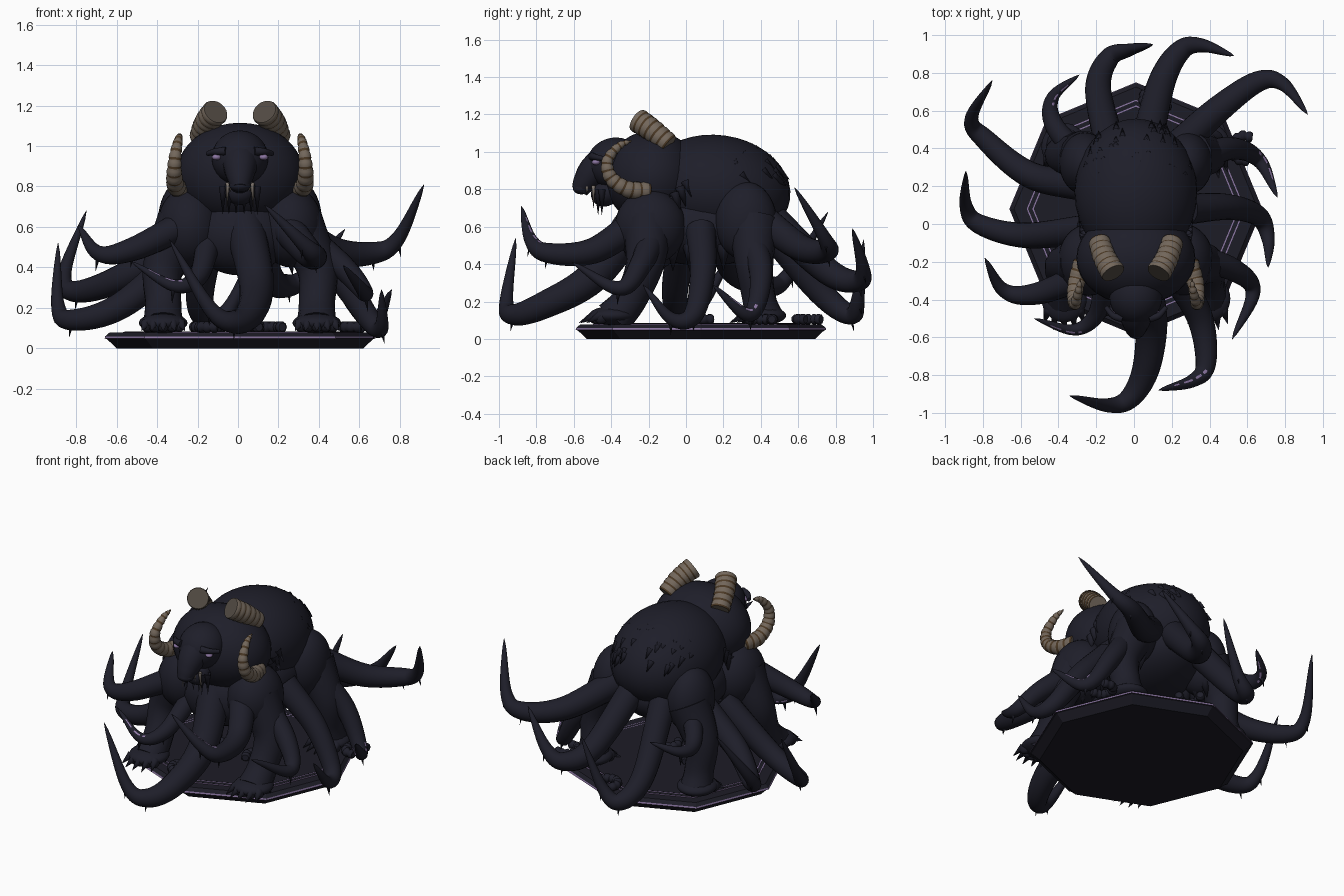
import bpy, bmesh, math, random
from mathutils import Vector, Matrix, Euler

random.seed(4)
cube = bpy.data.objects.get("Cube")
if cube:
    bpy.data.objects.remove(cube)


def material(name, *rgb):
    m = bpy.data.materials.new(name)
    m.use_nodes = True
    m.diffuse_color = (*rgb, 1)
    m.node_tree.nodes["Principled BSDF"].inputs["Base Color"].default_value = (*rgb, 1)
    return m


HIDE = material("dark hide", 0.0130, 0.0130, 0.0225)
STONE = material("dark stone", 0.0120, 0.0115, 0.019)
LILAC = material("lilac", 0.26, 0.18, 0.36)
HORN = material("horn", 0.17, 0.135, 0.105)
GROOVE = material("horn groove", 0.07, 0.04, 0.018)
CORE = material("horn core", 0.085, 0.07, 0.056)
IVORY = material("ivory", 0.27, 0.23, 0.20)
SIDES = ((1, "left"), (-1, "right"))
CX = 0.01


def finish(name, bm, mats, smooth=True):
    bmesh.ops.recalc_face_normals(bm, faces=bm.faces)
    for f in bm.faces:
        f.smooth = smooth and len(f.verts) <= 4
    me = bpy.data.meshes.new(name)
    bm.to_mesh(me)
    bm.free()
    for m in mats:
        me.materials.append(m)
    ob = bpy.data.objects.new(name, me)
    bpy.context.collection.objects.link(ob)


def ball(name, centre, radii, mat=HIDE, tilt=0):
    bm = bmesh.new()
    rot = Euler((math.radians(tilt), 0, 0)).to_matrix().to_4x4()
    mx = Matrix.Translation(centre) @ rot @ Matrix.Diagonal((*radii, 1))
    bmesh.ops.create_uvsphere(bm, u_segments=32, v_segments=20, radius=1, matrix=mx)
    finish(name, bm, [mat])


def spline(pts, steps):
    """Catmull-Rom samples through the points."""
    p = [Vector(q) for q in pts]
    p = [p[0] * 2 - p[1]] + p + [p[-1] * 2 - p[-2]]
    out = []
    for a, b, c, d in zip(p, p[1:], p[2:], p[3:]):
        for k in range(steps):
            t = k / steps
            out.append(b + (c - a) * t / 2 + (a * 2 - b * 5 + c * 4 - d) * t * t / 2
                       + (b * 3 - a - c * 3 + d) * t ** 3 / 2)
    return out + [p[-2]]


def tube(name, pts, radius, mats=(HIDE,), rule=None, steps=8, sides=14):
    """Sweep a circle of radius(t) along a smooth path; the end cap takes the last material."""
    path = spline(pts, steps)
    n = len(path) - 1
    bm = bmesh.new()
    rings = []
    side = Vector((0.3, 0.2, 1))
    for i, c in enumerate(path):
        d = (path[min(i + 1, n)] - path[max(i - 1, 0)]).normalized()
        side = (side - d * side.dot(d)).normalized()
        other = d.cross(side)
        r = max(radius(i / n), 0.001)
        rings.append([bm.verts.new(c + (side * math.cos(a) + other * math.sin(a)) * r)
                      for a in (math.tau * j / sides for j in range(sides))])
    for i in range(n):
        for j in range(sides):
            k = (j + 1) % sides
            f = bm.faces.new((rings[i][j], rings[i][k], rings[i + 1][k], rings[i + 1][j]))
            f.material_index = rule(i, j, i / n) if rule else 0
    bm.faces.new(rings[0])
    bm.faces.new(rings[-1]).material_index = len(mats) - 1
    finish(name, bm, mats)


def spikes(name, items, mat=HIDE):
    """A group of cones, each given as base, tip and radius."""
    bm = bmesh.new()
    for base, tip, r in items:
        a, d = Vector(base), Vector(tip) - Vector(base)
        mx = Matrix.Translation(a + d / 2) @ d.to_track_quat('Z', 'Y').to_matrix().to_4x4()
        bmesh.ops.create_cone(bm, segments=8, radius1=r, radius2=0, depth=d.length, matrix=mx)
    finish(name, bm, [mat])


def lathe(name, profile, mats, band=None):
    """Eight-sided turned shape with corners on the axes."""
    bm = bmesh.new()
    rings = [[bm.verts.new((CX + r * math.cos(a), 0.08 + r * math.sin(a), z))
              for a in (math.tau * k / 8 for k in range(8))] for r, z in profile]
    for i, (lo, hi) in enumerate(zip(rings, rings[1:])):
        for k in range(8):
            f = bm.faces.new((lo[k], lo[k - 1], hi[k - 1], hi[k]))
            f.material_index = int(i == band)
    bm.faces.new(rings[0])
    bm.faces.new(rings[-1])
    finish(name, bm, mats, smooth=False)


# Plinth with a lilac rim and thin inlaid lines
lathe("plinth", [(0.61, 0), (0.658, 0.045), (0.67, 0.048), (0.667, 0.059), (0.645, 0.078)],
      [STONE, LILAC], band=2)
for k, r in enumerate((0.578, 0.548)):
    z = 0.081 + k * 0.002
    lathe("inlay_line_%d" % k, [(r, 0.076), (r, z)], [LILAC])
    lathe("inlay_fill_%d" % k, [(r - 0.007, 0.076), (r - 0.007, z + 0.001)], [STONE])

# Trunk of the body
ball("back", (CX, 0.17, 0.80), (0.325, 0.39, 0.29), tilt=-8)
ball("hood", (CX, -0.18, 0.86), (0.315, 0.25, 0.255))
ball("belly", (CX, 0.10, 0.60), (0.31, 0.40, 0.21))
ball("chest", (CX, -0.20, 0.56), (0.24, 0.19, 0.20))

# Head
ball("skull", (CX, -0.385, 0.94), (0.14, 0.15, 0.135), tilt=20)
tube("muzzle", [(CX, -0.40, 0.96), (CX, -0.49, 0.90), (CX, -0.54, 0.84), (CX, -0.57, 0.79)],
     lambda t: 0.105 - 0.06 * t)
ball("nose", (CX, -0.56, 0.805), (0.052, 0.045, 0.032))
ball("jaw", (CX, -0.43, 0.78), (0.08, 0.08, 0.07), tilt=25)
for s, side in SIDES:
    ball(side + "_eye", (CX + s * 0.117, -0.482, 0.945), (0.022, 0.022, 0.015), LILAC)
    tube(side + "_brow", [(CX + s * 0.07, -0.50, 0.975), (CX + s * 0.12, -0.485, 0.972),
                          (CX + s * 0.16, -0.44, 0.963)], lambda t: 0.022 - 0.01 * t)
    spikes(side + "_fangs", [((CX + s * x, y, 0.82), (CX + s * x * 1.1, y, z), 0.011)
                             for x, y, z in ((0.06, -0.495, 0.69), (0.045, -0.53, 0.77))], IVORY)
    spikes(side + "_lip_barbels", [((CX + s * x, y, 0.80), (CX + s * x, y, 0.66), 0.02)
                                   for x, y in ((0.02, -0.45), (0.055, -0.47), (0.085, -0.45))])

    # Banded horns, blunt above and curled at the cheek
    def bands(i, j, t):
        return int(i % 4 == 0)
    tube(side + "_crown_horn", [(CX + s * 0.195, -0.09, 1.04), (CX + s * 0.165, -0.18, 1.115),
                                (CX + s * 0.12, -0.26, 1.17)],
         lambda t: 0.058 + 0.009 * t - 0.004 * (round(t * 24) % 4 == 0),
         (HORN, GROOVE, CORE), bands, steps=12, sides=20)
    tube(side + "_cheek_horn",
         [(CX + s * 0.28, -0.20, 0.79), (CX + s * 0.315, -0.31, 0.80),
          (CX + s * 0.325, -0.40, 0.86), (CX + s * 0.32, -0.42, 0.95),
          (CX + s * 0.305, -0.36, 1.03), (CX + s * 0.295, -0.29, 1.06)],
         lambda t: 0.052 * (1 - t) ** 0.55 - 0.004 * (round(t * 50) % 4 == 0),
         (HORN, GROOVE), bands, steps=10, sides=16)

    # Shoulders, haunches, legs and clawed feet
    ball(side + "_shoulder", (CX + s * 0.25, -0.19, 0.60), (0.16, 0.19, 0.20))
    ball(side + "_haunch", (CX + s * 0.27, 0.32, 0.63), (0.135, 0.165, 0.21))
    for part, y, lean in (("front", -0.385, 0.15), ("rear", 0.42, -0.05)):
        x = CX + s * 0.38
        tube("%s_%s_leg" % (side, part),
             [(CX + s * 0.28, y + lean * 1.2, 0.62), (x, y + lean * 1.1, 0.40),
              (x, y + lean * 0.6, 0.22), (x, y, 0.11)],
             lambda t: 0.135 - 0.045 * math.sin(t * 2.4))
        ball("%s_%s_foot" % (side, part), (x, y - 0.01, 0.125), (0.12, 0.125, 0.05))
        claws = []
        for k in range(-2, 3):
            dx, dy = math.sin(k * 0.4), -math.cos(k * 0.4)
            ball("%s_%s_toe" % (side, part), (x + dx * 0.11, y + dy * 0.1, 0.115),
                 (0.03, 0.035, 0.035))
            claws.append(((x + dx * 0.12, y + dy * 0.11, 0.125),
                          (x + dx * 0.15, y + dy * 0.14 - 0.05, 0.085), 0.024))
        spikes("%s_%s_claws" % (side, part), claws)


# Tentacles, tapered, with thorns under the bend and some striped tips
def tentacle(name, pts, r=0.078, striped=False):
    def stripe(i, j, t):
        return int(striped and 0.55 < t < 0.9 and j in (0, 7) and i % 3 > 0)
    tube(name + "_tentacle", pts, lambda t: r * (1 - t) ** 0.62, (HIDE, LILAC), stripe, sides=18)
    thorns = [(p, (p[0] * 1.02, p[1] * 1.02, max(p[2] - 0.09, 0.01)), 0.016) for p in pts[-3:-1]]
    spikes(name + "_thorns", thorns)


tentacle("right_rear", [(-0.25, 0.20, 0.55), (-0.55, 0.26, 0.36), (-0.79, 0.45, 0.28),
                        (-0.86, 0.56, 0.36), (-0.75, 0.76, 0.68)], 0.084)
tentacle("right_middle", [(-0.25, -0.03, 0.48), (-0.58, -0.06, 0.21), (-0.82, 0, 0.14),
                          (-0.89, 0.10, 0.21), (-0.89, 0.28, 0.52)], 0.08)
tentacle("right_shoulder", [(-0.25, -0.27, 0.62), (-0.52, -0.37, 0.49), (-0.69, -0.35, 0.47),
                            (-0.79, -0.18, 0.61)], 0.075)
tentacle("right_chest", [(-0.15, -0.30, 0.50), (-0.20, -0.48, 0.35), (-0.32, -0.56, 0.31),
                         (-0.53, -0.50, 0.43)], 0.06, True)
tentacle("front_middle", [(0.03, -0.28, 0.62), (0.09, -0.50, 0.33), (0.065, -0.76, 0.18),
                          (-0.02, -0.92, 0.13), (-0.14, -0.96, 0.20), (-0.34, -0.91, 0.54)], 0.1)
tentacle("left_chest", [(0.22, -0.26, 0.62), (0.35, -0.50, 0.47), (0.38, -0.74, 0.46),
                        (0.31, -0.83, 0.53), (0.13, -0.88, 0.71)], 0.083, True)
tentacle("left_shoulder", [(0.27, -0.16, 0.60), (0.52, -0.24, 0.40), (0.63, -0.36, 0.27),
                           (0.52, -0.61, 0.41)])
tentacle("left_middle", [(0.28, 0.08, 0.58), (0.50, 0.09, 0.36), (0.66, 0.04, 0.13),
                         (0.71, -0.08, 0.11), (0.71, -0.23, 0.29)], 0.082)
tentacle("left_haunch", [(0.30, 0.32, 0.60), (0.50, 0.40, 0.36), (0.66, 0.34, 0.13),
                         (0.76, 0.14, 0.29)], 0.08, True)
tentacle("left_rear", [(0.20, 0.38, 0.66), (0.45, 0.61, 0.49), (0.66, 0.755, 0.47),
                       (0.79, 0.74, 0.54), (0.92, 0.58, 0.81)], 0.086)
tentacle("rear_left_tail", [(0.07, 0.44, 0.66), (0.15, 0.76, 0.36), (0.25, 0.92, 0.31),
                            (0.36, 0.945, 0.38), (0.53, 0.89, 0.59)], 0.086)
tentacle("rear_right_tail", [(-0.13, 0.42, 0.62), (-0.19, 0.72, 0.25), (-0.13, 0.88, 0.13),
                             (-0.03, 0.92, 0.22), (0.10, 0.95, 0.53)], 0.082)
tentacle("right_haunch", [(-0.25, 0.32, 0.62), (-0.42, 0.52, 0.47), (-0.43, 0.67, 0.46),
                          (-0.29, 0.79, 0.53)], 0.066, True)

# Shaggy tufts on the back, behind the hood and under the belly
tufts = []
for k in range(40):
    a, b = random.uniform(-1.2, 1.2), random.uniform(0.15, 1.1)
    n = Vector((math.sin(a) * math.cos(b), math.sin(b), math.cos(a) * math.cos(b)))
    p = Vector((CX + n.x * 0.315, 0.17 + n.y * 0.375, 0.785 + n.z * 0.275))
    tufts.append((p, p + n * 0.008 + Vector((0, 0.05, -0.05)), 0.022))
for s, side in SIDES:
    for k in range(5):
        p = Vector((CX + s * 0.27, -0.12 + k * 0.03, 0.72 + k * 0.03))
        tufts.append((p, p + Vector((s * 0.03, 0.03, -random.uniform(0.06, 0.12))), 0.03))
    for k in range(8):
        p = Vector((CX + s * 0.24, -0.25 + k * 0.09, 0.50))
        tufts.append((p, p + Vector((s * 0.02, 0, -0.14)), 0.04))
spikes("fur_tufts", tufts)

# Segmented grubs curled on the plinth
for k, (x, y, turn) in enumerate(((0.15, -0.02, 0), (0.12, 0.66, 2), (0.59, 0.40, 1),
                                  (-0.15, 0.10, 3), (-0.12, -0.40, 1))):
    arc = [(x + 0.07 * math.cos(turn + a), y + 0.07 * math.sin(turn + a), 0.105) for a in range(5)]
    tube("grub_%d" % k, arc, lambda t: 0.028 - 0.008 * (round(t * 32) % 4 == 0), sides=10)
